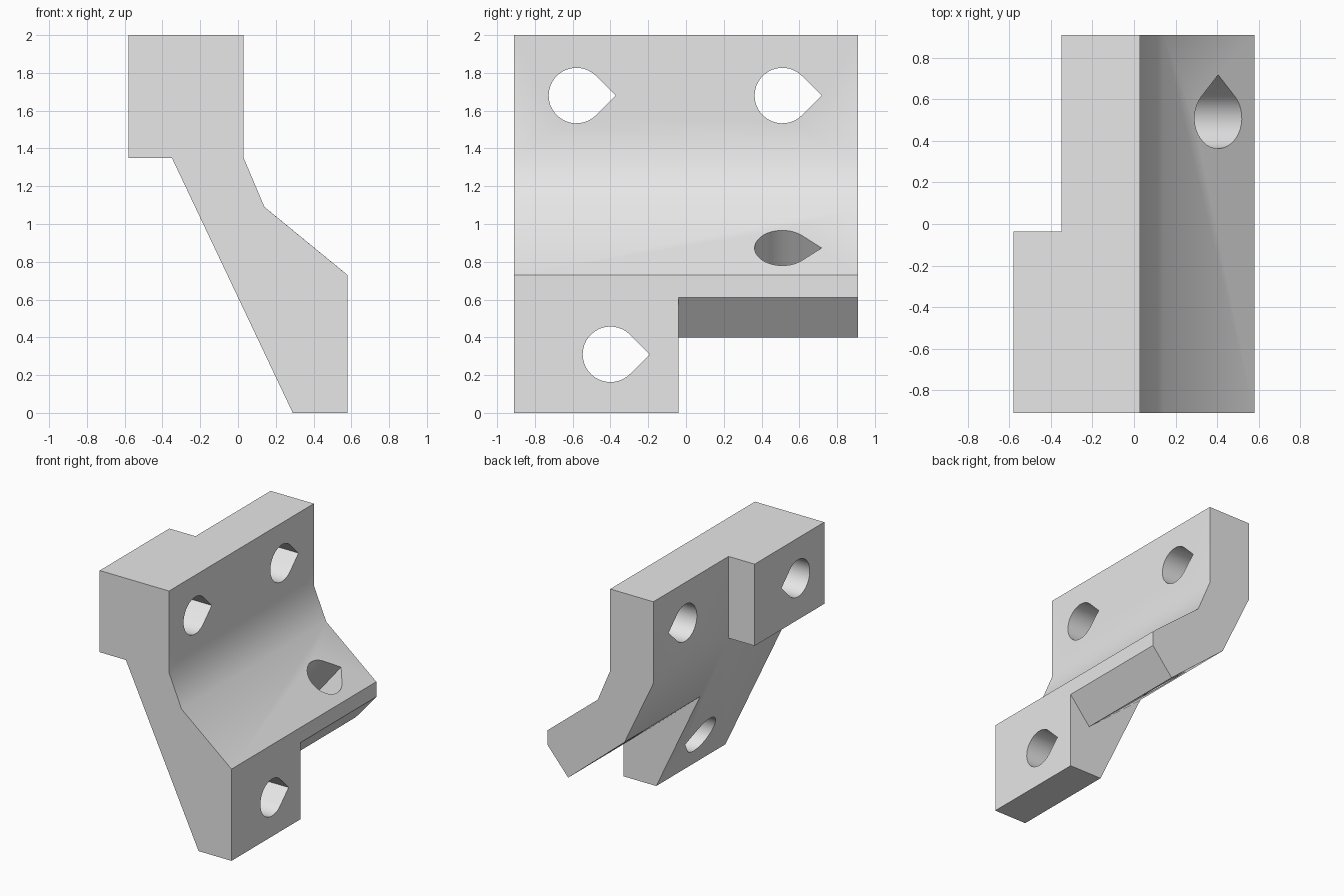
import bpy
import bmesh
from math import sin, cos, radians
from mathutils import Vector

cube = bpy.data.objects.get("Cube")
if cube:
    bpy.data.objects.remove(cube, do_unlink=True)

grey = bpy.data.materials.new("light_grey")
grey.use_nodes = True
grey.diffuse_color = (0.8, 0.8, 0.8, 1)
grey.node_tree.nodes["Principled BSDF"].inputs["Base Color"].default_value = (0.8, 0.8, 0.8, 1)


def prism(name, points, sweep):
    """Solid made by sweeping a closed outline along a vector."""
    bm = bmesh.new()
    face = bm.faces.new([bm.verts.new(p) for p in points])
    swept = bmesh.ops.extrude_face_region(bm, geom=[face], use_keep_orig=True)["geom"]
    moved = [v for v in swept if isinstance(v, bmesh.types.BMVert)]
    bmesh.ops.translate(bm, vec=sweep, verts=moved)
    bmesh.ops.recalc_face_normals(bm, faces=bm.faces)
    mesh = bpy.data.meshes.new(name)
    bm.to_mesh(mesh)
    bm.free()
    mesh.materials.append(grey)
    obj = bpy.data.objects.new(name, mesh)
    bpy.context.collection.objects.link(obj)
    return obj


def along_y(name, outline, y0, y1):
    return prism(name, [(x, y0, z) for x, z in outline], Vector((0, y1 - y0, 0)))


def teardrop(name, centre, axis, radius=0.147, steps=28):
    """Round hole cutter with a right-angled point towards +y."""
    centre, axis = Vector(centre), Vector(axis).normalized()
    along = Vector((0, 1, 0))
    across = axis.cross(along)
    outline = [along * radius * 2 ** 0.5]
    for i in range(steps + 1):
        a = radians(45 + 270 * i / steps)
        outline.append((along * cos(a) + across * sin(a)) * radius)
    return prism(name, [centre - axis * 1.5 + p for p in outline], axis * 3)


# Main bracket profile
bracket = along_y("bracket", [
    (-0.58, 2), (0.03, 2), (0.03, 1.35), (0.14, 1.09), (0.58, 0.73),
    (0.58, 0), (0.29, 0), (-0.35, 1.35), (-0.58, 1.35)], -0.91, 0.91)

cutters = [
    # Step in the thick upper block
    along_y("step_cutter", [(-1, 1), (-0.35, 1), (-0.35, 2.5), (-1, 2.5)], -0.035, 1.5),
    # Space under the sloping arm
    along_y("arm_cutter", [(-0.6, 1.235), (0.4, 0.4), (0.76, 0.82), (1.2, 0.82),
                           (1.2, -0.5), (-0.6, -0.5)], -0.04, 1.5),
    # Bolt holes
    teardrop("upper_front_hole", (0, -0.58, 1.68), (1, 0, 0)),
    teardrop("upper_back_hole", (0, 0.51, 1.68), (1, 0, 0)),
    teardrop("foot_hole", (0.2, -0.4, 0.31), (1, 0, 0)),
    teardrop("arm_hole", (0.405, 0.51, 0.873), (0.36, 0, 0.44)),
]

bpy.ops.object.select_all(action='DESELECT')
bpy.context.view_layer.objects.active = bracket
bracket.select_set(True)
for cutter in cutters:
    mod = bracket.modifiers.new(cutter.name, 'BOOLEAN')
    mod.operation = 'DIFFERENCE'
    mod.solver = 'EXACT'
    mod.object = cutter
    bpy.ops.object.modifier_apply(modifier=mod.name)
    bpy.data.objects.remove(cutter, do_unlink=True)

bpy.ops.object.shade_smooth_by_angle(angle=radians(30))
